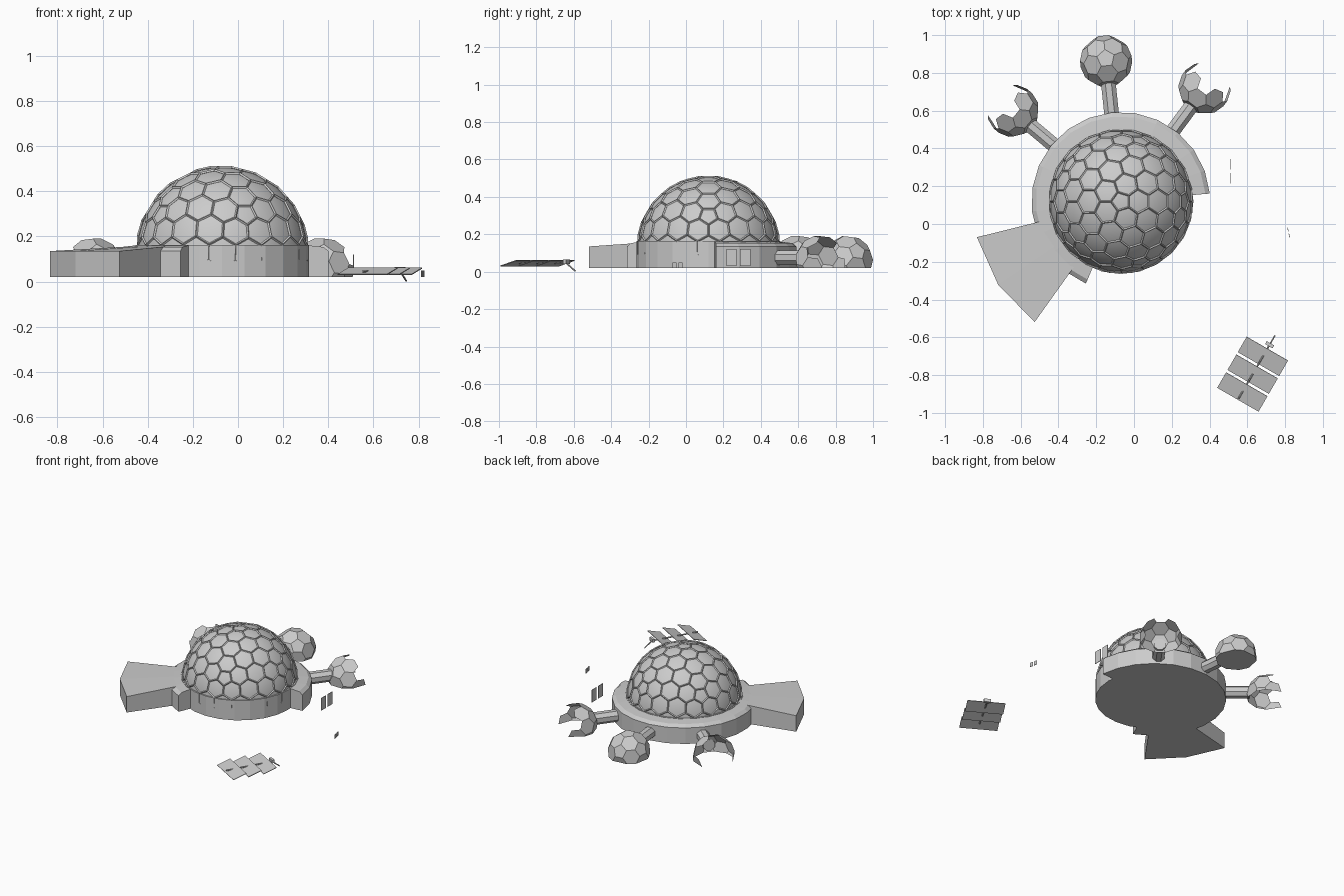
import bpy, bmesh, math
from mathutils import Vector, Matrix

if "Cube" in bpy.data.objects:
    bpy.data.objects.remove(bpy.data.objects["Cube"])

C = Vector((-0.07, 0.12, 0))          # habitat centre


def make(name, bm, smooth=False):
    bmesh.ops.recalc_face_normals(bm, faces=bm.faces)
    me = bpy.data.meshes.new(name)
    bm.to_mesh(me)
    bm.free()
    for p in me.polygons:
        p.use_smooth = smooth
    ob = bpy.data.objects.new(name, me)
    bpy.context.collection.objects.link(ob)
    return ob


def sector(name, profile, a0, a1, n):
    """Solid swept about the habitat centre from angle a0 to a1 (degrees)."""
    bm = bmesh.new()
    rows = []
    for i in range(n + 1):
        a = math.radians(a0 + (a1 - a0) * i / n)
        rows.append([bm.verts.new(C + Vector((r * math.cos(a), r * math.sin(a), z)))
                     for r, z in profile])
    k = len(profile)
    for r, s in zip(rows, rows[1:]):
        for j in range(k):
            bm.faces.new((r[j], r[(j + 1) % k], s[(j + 1) % k], s[j]))
    bm.faces.new(rows[0])
    bm.faces.new(rows[-1])
    return make(name, bm)


def box(name, loc, size, rot=None):
    bm = bmesh.new()
    m = Matrix.Translation(loc) @ (rot or Matrix.Identity(4)) @ Matrix.Diagonal((*size, 1))
    bmesh.ops.create_cube(bm, size=1, matrix=m)
    return make(name, bm)


def rod(name, a, b, r, n=8):
    a, b = Vector(a), Vector(b)
    d = b - a
    bm = bmesh.new()
    q = d.to_track_quat('Z', 'Y').to_matrix().to_4x4()
    m = Matrix.Translation((a + b) / 2) @ q @ Matrix.Rotation(math.pi / n, 4, 'Z')
    bmesh.ops.create_cone(bm, cap_ends=True, segments=n, radius1=r, radius2=r,
                          depth=d.length, matrix=m)
    return make(name, bm)


# Central drum
bm = bmesh.new()
bmesh.ops.create_cone(bm, cap_ends=True, segments=24, radius1=0.385, radius2=0.385,
                      depth=0.143, matrix=Matrix.Translation(C + Vector((0, 0, 0.0915))))
make("base_drum", bm)

# Smooth dome skin
DC = C + Vector((0, 0, 0.13))
bm = bmesh.new()
bmesh.ops.create_uvsphere(bm, u_segments=64, v_segments=32, radius=0.376,
                          matrix=Matrix.Translation(DC))
bmesh.ops.bisect_plane(bm, geom=bm.verts[:] + bm.edges[:] + bm.faces[:],
                       plane_co=DC, plane_no=(0, 0, 1), clear_inner=True)
make("dome_skin", bm, True)

# Honeycomb frame: dual of an icosphere
ico = bmesh.new()
bmesh.ops.create_icosphere(ico, subdivisions=3, radius=1)
bm = bmesh.new()
node = {f: bm.verts.new(DC + f.calc_center_median().normalized() * 0.379) for f in ico.faces}
for v in ico.verts:
    if v.co.z < -0.05:
        continue
    nrm = v.co.normalized()
    u = nrm.orthogonal().normalized()
    w = nrm.cross(u)
    ring = sorted(v.link_faces, key=lambda f: math.atan2(f.calc_center_median().dot(w),
                                                         f.calc_center_median().dot(u)))
    bm.faces.new([node[f] for f in ring])
ico.free()
bmesh.ops.delete(bm, geom=[v for v in bm.verts if not v.link_faces], context='VERTS')
frame = make("dome_frame", bm)
wire = frame.modifiers.new("struts", 'WIREFRAME')
wire.thickness = 0.012
wire.use_even_offset = False

# Partial outer ring and entrance hall wedge
sector("outer_ring", [(0.36, 0.02), (0.473, 0.02), (0.473, 0.135), (0.45, 0.153), (0.36, 0.163)],
       5, 247, 16)
sector("entrance_hall", [(0.38, 0.02), (0.785, 0.02), (0.785, 0.135), (0.38, 0.158)], 194, 234.5, 2)


# Pods: truncated icosahedra, two of them left open on the outer side
def pod(name, ang, is_open):
    a = math.radians(ang)
    out = Vector((math.cos(a), math.sin(a), 0))
    loc = C + out * 0.745 + Vector((0, 0, 0.055))
    bm = bmesh.new()
    bmesh.ops.create_icosphere(bm, subdivisions=1, radius=0.161,
                               matrix=Matrix.Rotation(a, 4, 'Z') @ Matrix.Rotation(0.12, 4, 'Y'))
    bmesh.ops.bevel(bm, geom=bm.verts[:], offset=100 / 3, offset_type='PERCENT',
                    segments=1, affect='VERTICES')
    if is_open:
        key = out * 0.85 + Vector((0, 0, 0.5))
        bm.normal_update()
        gone = [f for f in bm.faces if f.calc_center_median().normalized().dot(key) > 0.45]
        bmesh.ops.delete(bm, geom=gone, context='FACES')
    cut = bmesh.ops.bisect_plane(bm, geom=bm.verts[:] + bm.edges[:] + bm.faces[:],
                                 plane_co=(0, 0, -0.035), plane_no=(0, 0, 1), clear_inner=True)
    if not is_open:
        bmesh.ops.holes_fill(bm, edges=[e for e in bm.edges if e.is_boundary], sides=0)
    bmesh.ops.translate(bm, verts=bm.verts, vec=loc)
    make(name, bm)
    h = Vector((0, 0, 0.075))
    rod(name + "_corridor", C + out * 0.45 + h, C + out * 0.63 + h, 0.042)


pod("pod_right", 53.5, True)
pod("pod_back", 96, False)
pod("pod_left", 140, True)

# Solar array: three tilted slats on a spine with a foot
turn = Matrix.Rotation(math.radians(-30), 4, 'Z')
mid = Vector((0.628, -0.795, 0.045))
along = turn @ Vector((0, 1, 0))
for i in (-1, 0, 1):
    box("solar_slat", mid + along * 0.109 * i, (0.253, 0.098, 0.004),
        turn @ Matrix.Rotation(math.radians(17), 4, 'X'))
rod("solar_spine", mid - along * 0.15, mid + along * 0.19, 0.005)
hub = mid + along * 0.18
box("solar_motor", hub + Vector((0, 0, 0.008)), (0.045, 0.018, 0.022), turn)
rod("solar_foot", hub, hub + along * 0.055 + Vector((0, 0, -0.042)), 0.004)

# Free-standing upright panels and small markers on the right
for y in (0.243, 0.317):
    box("upright_panel", (0.512, y, 0.075), (0.003, 0.055, 0.09))
for x, y in ((0.815, -0.03), (0.822, -0.062)):
    box("small_marker", (x, y, 0.035), (0.003, 0.022, 0.03), Matrix.Rotation(0.2, 4, 'Z'))
